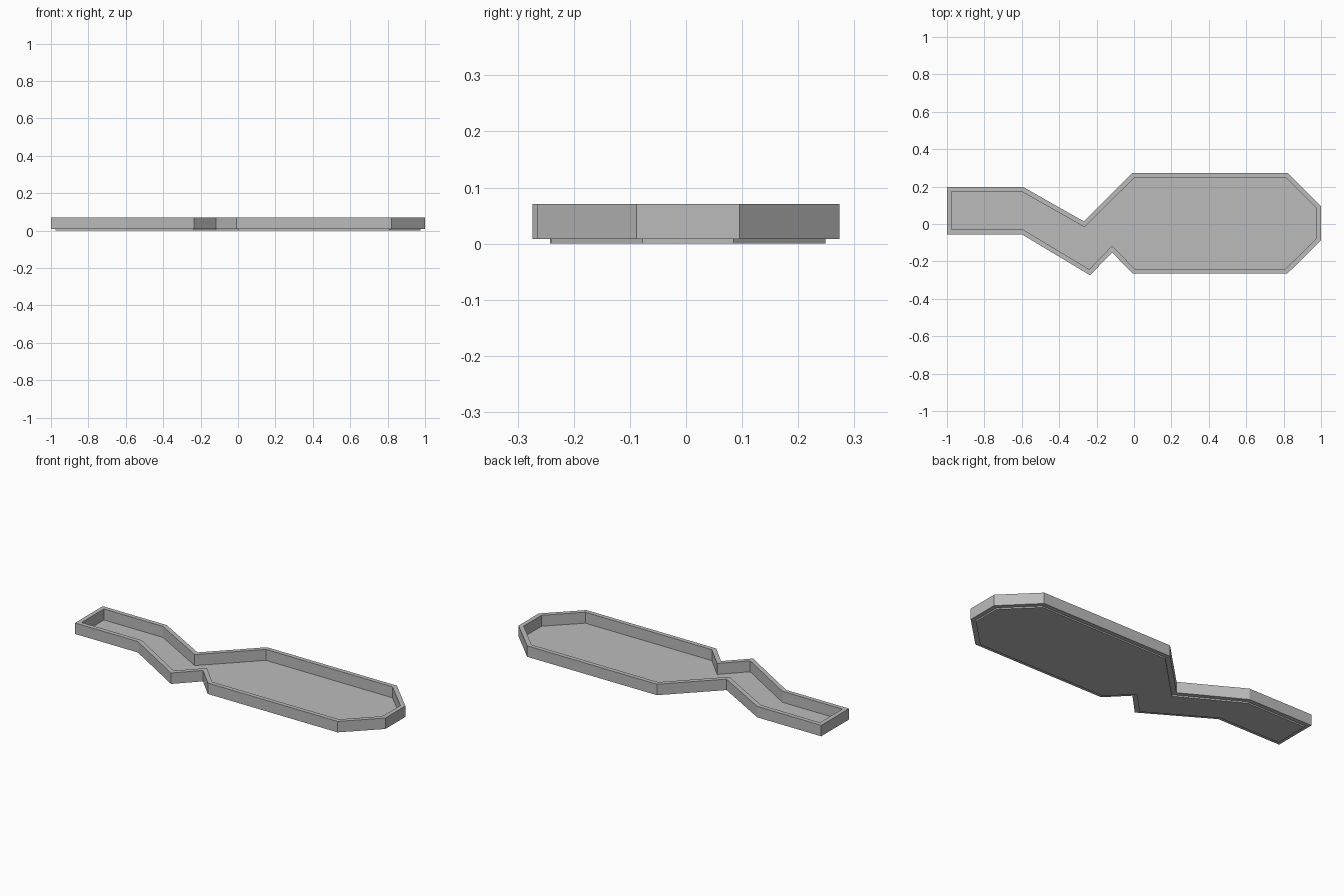
import bpy
import bmesh
from mathutils import Vector

cube = bpy.data.objects.get("Cube")
if cube:
    bpy.data.objects.remove(cube, do_unlink=True)

RIM, WALL_BASE, WALL_TOP = 0.025, 0.008, 0.071

# Outer outline of the tray, counter-clockwise seen from above
OUTLINE = [Vector(p) for p in (
    (-1, -0.055), (-0.6, -0.055), (-0.235, -0.274), (-0.117, -0.152),
    (-0.007, -0.265), (0.82, -0.265), (1, -0.088), (1, 0.095),
    (0.82, 0.274), (-0.007, 0.274), (-0.268, 0.014), (-0.593, 0.198),
    (-1, 0.198))]


def inset(points, width):
    """Move every edge inward by width, with mitred corners."""
    result = []
    for i, p in enumerate(points):
        a = (p - points[i - 1]).normalized()
        b = (points[(i + 1) % len(points)] - p).normalized()
        na, nb = Vector((-a.y, a.x)), Vector((-b.y, b.x))
        result.append(p + (na + nb) * width / (1 + na.dot(nb)))
    return result


def finish(name, bm, material):
    bmesh.ops.recalc_face_normals(bm, faces=bm.faces)
    mesh = bpy.data.meshes.new(name)
    bm.to_mesh(mesh)
    bm.free()
    mesh.materials.append(material)
    obj = bpy.data.objects.new(name, mesh)
    bpy.context.collection.objects.link(obj)


def extrude_up(bm, faces, height):
    grown = bmesh.ops.extrude_face_region(bm, geom=faces, use_keep_orig=True)
    verts = [g for g in grown["geom"] if isinstance(g, bmesh.types.BMVert)]
    bmesh.ops.translate(bm, verts=verts, vec=(0, 0, height))


grey = bpy.data.materials.new("plain_grey")
grey.use_nodes = True
colour = (0.5, 0.5, 0.5, 1)
grey.diffuse_color = colour
grey.node_tree.nodes["Principled BSDF"].inputs["Base Color"].default_value = colour

inner = inset(OUTLINE, RIM)

# Thin floor plate, reaching below the wall
bm = bmesh.new()
plate = bm.faces.new([bm.verts.new((p.x, p.y, 0)) for p in inner])
extrude_up(bm, [plate], WALL_BASE)
finish("floor_plate", bm, grey)

# Raised wall around the floor
bm = bmesh.new()
outer_ring, inner_ring = (
    [bm.verts.new((p.x, p.y, WALL_BASE)) for p in ring] for ring in (OUTLINE, inner))
ring_faces = [
    bm.faces.new((outer_ring[i - 1], outer_ring[i], inner_ring[i], inner_ring[i - 1]))
    for i in range(len(OUTLINE))]
extrude_up(bm, ring_faces, WALL_TOP - WALL_BASE)
finish("rim_wall", bm, grey)
